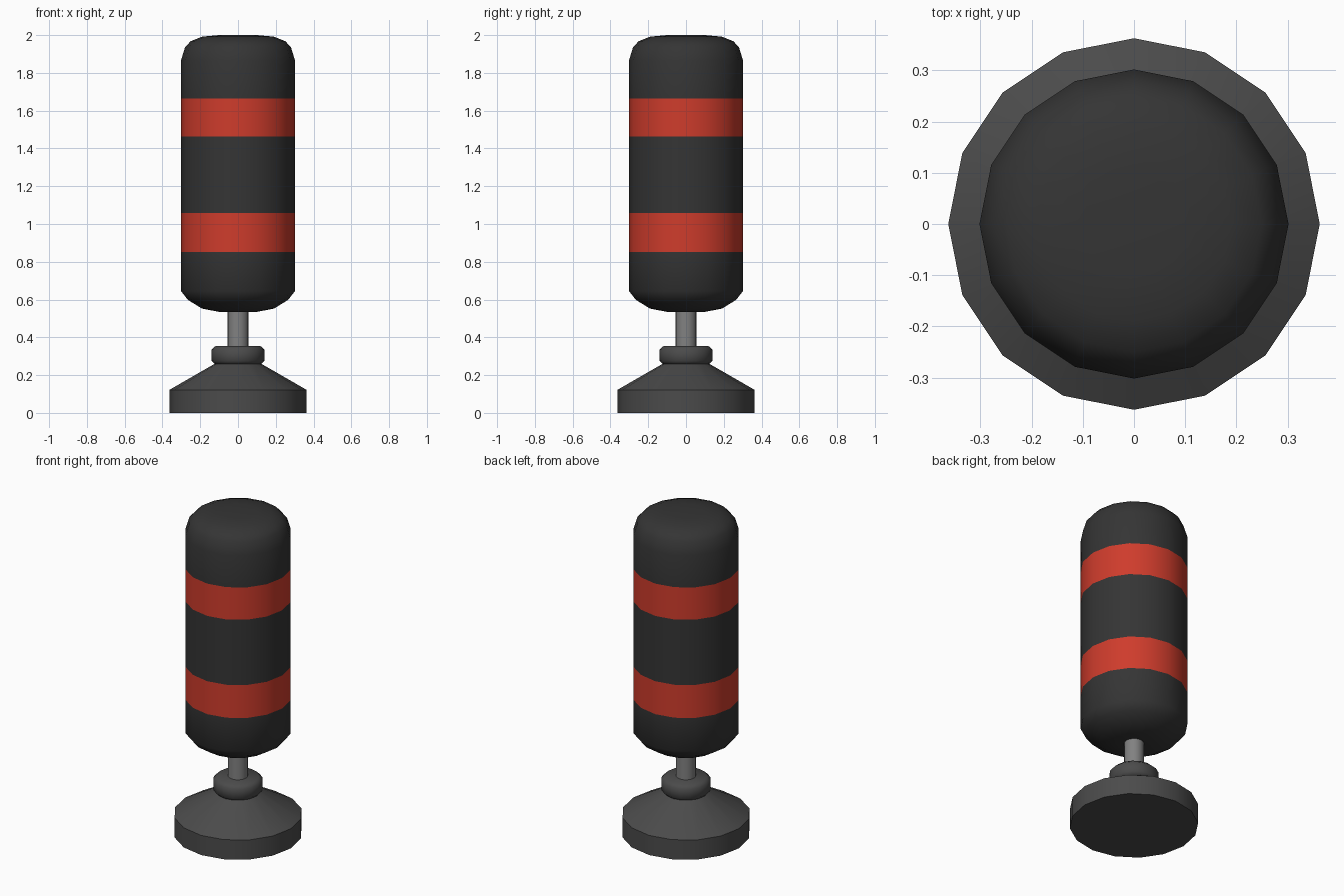
import bpy, bmesh
from math import cos, sin, tau, radians

if "Cube" in bpy.data.objects:
    bpy.data.objects.remove(bpy.data.objects["Cube"])


def material(name, rgb):
    m = bpy.data.materials.new(name)
    m.diffuse_color = (*rgb, 1)
    m.use_nodes = True
    m.node_tree.nodes["Principled BSDF"].inputs["Base Color"].default_value = m.diffuse_color
    return m


black = material("black_leather", (0.035, 0.035, 0.035))
red = material("red_band", (0.62, 0.045, 0.025))
dark = material("dark_grey", (0.07, 0.07, 0.07))
steel = material("steel", (0.22, 0.22, 0.22))


def lathe(name, profile, sides, mats, band_rows=(), angle=30):
    """Revolve (radius, z) points, bottom to top, and cap both ends."""
    bm = bmesh.new()
    rings = [[bm.verts.new((r * cos(tau * i / sides), r * sin(tau * i / sides), z))
              for i in range(sides)] for r, z in profile]
    for row, (a, b) in enumerate(zip(rings, rings[1:])):
        for i in range(sides):
            j = (i + 1) % sides
            f = bm.faces.new((a[i], a[j], b[j], b[i]))
            f.material_index = 1 if row in band_rows else 0
    bm.faces.new(rings[0][::-1])
    bm.faces.new(rings[-1])
    me = bpy.data.meshes.new(name)
    bm.to_mesh(me)
    bm.free()
    for m in mats:
        me.materials.append(m)
    ob = bpy.data.objects.new(name, me)
    bpy.context.collection.objects.link(ob)
    bpy.ops.object.select_all(action='DESELECT')
    ob.select_set(True)
    bpy.context.view_layer.objects.active = ob
    bpy.ops.object.shade_smooth_by_angle(angle=radians(angle))
    return ob


# Weighted base: flat-sided foot with a cone on top
lathe("base", [(0.363, 0), (0.363, 0.122), (0.12, 0.262)], 16, [dark], angle=25)

# Rounded collar around the post
lathe("collar", [(0.12, 0.255), (0.14, 0.275), (0.14, 0.335), (0.118, 0.355)],
      16, [dark], angle=50)

# Post
lathe("post", [(0.056, 0.25), (0.056, 0.56)], 16, [steel])

# Punching bag with two flush coloured bands
lathe("bag", [(0.10, 0.535), (0.19, 0.552), (0.265, 0.598), (0.302, 0.645),
              (0.302, 0.853), (0.302, 1.058), (0.302, 1.464), (0.302, 1.665),
              (0.302, 1.865), (0.28, 1.937), (0.25, 1.968), (0.19, 1.992), (0.10, 2.0)],
      16, [black, red], band_rows=(4, 6), angle=60)
